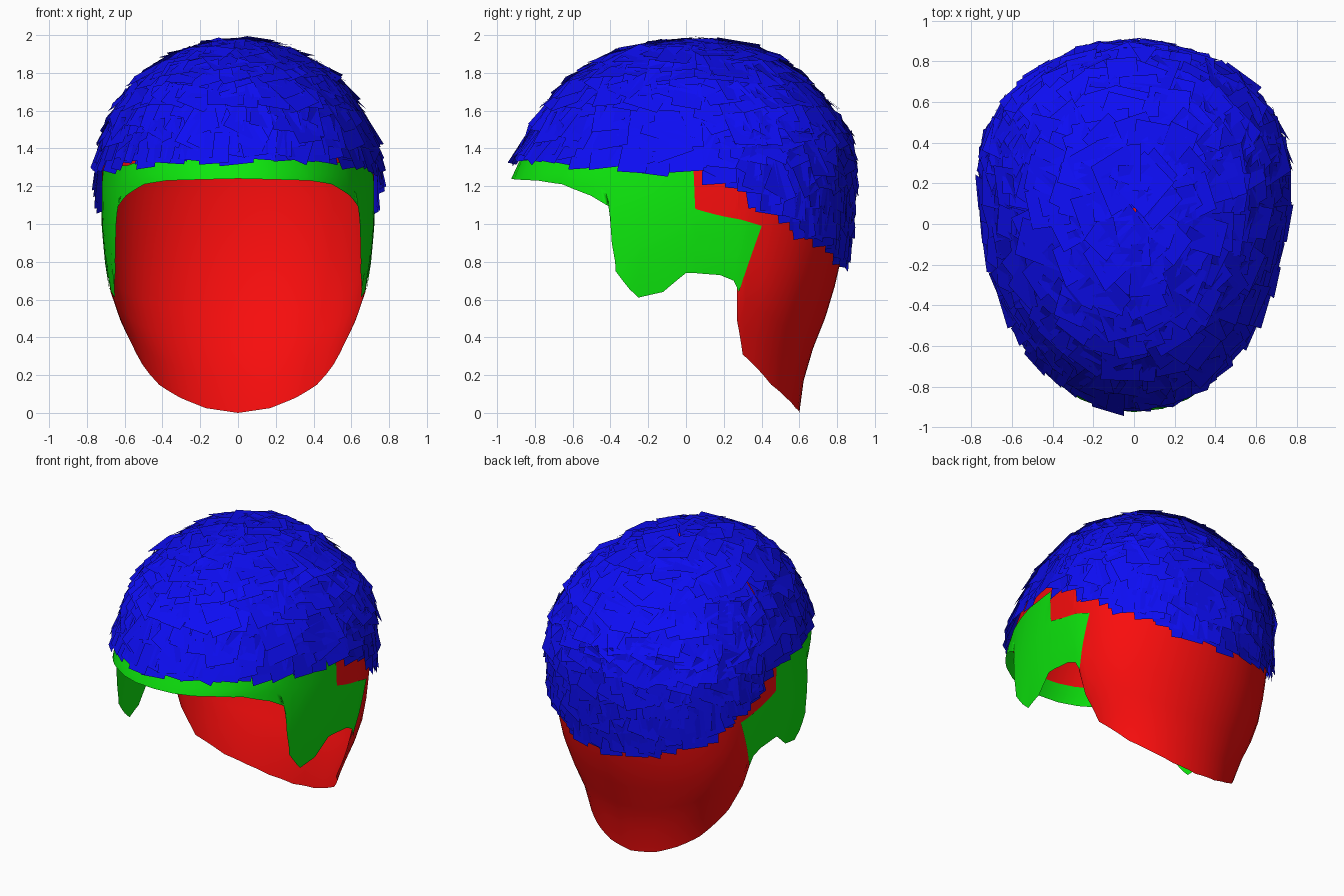
import bpy, bmesh, math, random
from mathutils import Vector

if "Cube" in bpy.data.objects:
    bpy.data.objects.remove(bpy.data.objects["Cube"])

random.seed(7)
TOP = 1.955

# Head cross-sections: z, half width, front y, back y, y of widest point, front roundness
RINGS = [(0, .47, -.8, .60, .25, 2.9), (.16, .50, -.85, .62, .25, 2.9), (.31, .54, -.9, .66, .25, 2.9),
         (.48, .62, -.93, .73, .25, 2.9), (.64, .675, -.93, .78, .25, 2.9), (.8, .70, -.93, .82, .25, 2.6),
         (1.0, .718, -.93, .85, .25, 2.4), (1.24, .722, -.92, .86, .25, 2.15), (1.37, .71, -.86, .85, .25, 2.1),
         (1.5, .67, -.79, .81, .22, 2.1), (1.65, .59, -.69, .71, .17, 2.1), (1.78, .47, -.55, .57, .12, 2.1),
         (1.87, .33, -.38, .43, .08, 2.1), (1.93, .16, -.18, .25, .05, 2.1), (TOP, 0, .05, .05, .05, 2.1)]


def lerp_table(table, v):
    v = min(max(v, table[0][0]), table[-1][0])
    for a, b in zip(table, table[1:]):
        if v <= b[0]:
            f = (v - a[0]) / (b[0] - a[0])
            return [p + (q - p) * f for p, q in zip(a, b)][1:]


def surf(t, z, grow=0.0):
    """Point on the head at angle t (0 = front) and height z."""
    w, yf, yb, yc, n = lerp_table(RINGS, z)
    w, yf, yb = w + grow, yf - grow, yb + grow
    c, s = math.cos(t), math.sin(t)
    e = 2 / n if c > 0 else 1
    x = math.copysign(abs(s) ** e, s) * w
    y = yc - (yc - yf) * c ** e if c > 0 else yc + (yb - yc) * -c
    return Vector((x, y, z))


def angle(y, z):
    """Angle of the right-hand point with the given y and z."""
    w, yf, yb, yc, n = lerp_table(RINGS, z)
    if y < yc:
        return math.acos(min(1, (yc - y) / (yc - yf)) ** (n / 2))
    return math.acos(-min(1, (y - yc) / (yb - yc)))


def edge(points, sub):
    """Turn side-view (y, z) points into subdivided (angle, z) points."""
    p = [(angle(y, z), z) for y, z in points]
    out = []
    for a, b in zip(p, p[1:]):
        out += [(a[0] + (b[0] - a[0]) * i / sub, a[1] + (b[1] - a[1]) * i / sub) for i in range(sub)]
    return out + [p[-1]]


def finish(name, bm, color, smooth):
    me = bpy.data.meshes.new(name)
    bm.to_mesh(me)
    bm.free()
    ob = bpy.data.objects.new(name, me)
    bpy.context.collection.objects.link(ob)
    mat = bpy.data.materials.new(name + "_color")
    mat.diffuse_color = color
    mat.use_nodes = True
    mat.node_tree.nodes["Principled BSDF"].inputs["Base Color"].default_value = mat.diffuse_color
    me.materials.append(mat)
    for p in me.polygons:
        p.use_smooth = smooth
    return ob


def shell(name, columns, color, grow):
    """Loft columns of (angle, z) over the head and mirror them."""
    bm = bmesh.new()
    full = [[(-t, z) for t, z in c] for c in columns[::-1]] + columns
    grid = [[bm.verts.new(surf(t, z, grow)) for t, z in c] for c in full]
    for a, b in zip(grid, grid[1:]):
        for i in range(len(a) - 1):
            bm.faces.new((a[i], b[i], b[i + 1], a[i + 1]))
    bmesh.ops.remove_doubles(bm, verts=bm.verts, dist=.0005)
    bmesh.ops.dissolve_degenerate(bm, edges=bm.edges, dist=.0005)
    return finish(name, bm, color, True)


# Red scalp with the nape flap
rim = edge([(-2, 1.34), (-.78, 1.34), (-.5, 1.29), (0, 1.29), (.03, 1.06), (.26, 1.0),
            (.27, .64), (.27, .49), (.3, .31), (.45, .15), (.53, .08), (.58, .025), (2, 0)], 3)
ROWS = 18
shell("scalp", [[(t, z + (TOP - z) * math.sin(i / ROWS * math.pi / 2)) for i in range(ROWS + 1)]
                for t, z in rim], (.95, .004, .004, 1), 0)

# Green hairline band with sideburns
low = edge([(-2, 1.24), (-.78, 1.23), (-.65, 1.21), (-.5, 1.15), (-.4, 1.09), (-.39, .9),
            (-.37, .75), (-.25, .61), (-.12, .64), (0, .74), (.05, .74), (.18, .73), (.28, .64)], 3)
high = edge([(-2, 1.36), (-.78, 1.36), (-.65, 1.34), (-.5, 1.32), (-.45, 1.31), (-.38, 1.31),
             (-.32, 1.31), (-.22, 1.31), (-.1, 1.3), (.04, 1.3), (.05, 1.08), (.2, 1.04), (.4, .99)], 3)
shell("hairline_band", [[(a[0] + (b[0] - a[0]) * i / 5, a[1] + (b[1] - a[1]) * i / 5)
                         for i in range(6)] for a, b in zip(low, high)], (.004, .8, .004, 1), .005)

# Blue hair made of overlapping flat cards
HAIR_EDGE = [(-1, 1.295), (-.6, 1.29), (-.3, 1.275), (0, 1.26), (.25, 1.2), (.4, 1.09),
             (.5, 1.03), (.6, .92), (.72, .88), (.82, .78)]
hair = bmesh.new()


def card(t, z, yaw, width, length):
    p = surf(t, z)
    down = (surf(t, z - .01) - surf(t, z + .01)).normalized()
    side = (surf(t + .02, z) - surf(t - .02, z)).normalized()
    n = down.cross(side).normalized()
    if n.dot(p - Vector((0, 0, 1))) < 0:
        n.negate()
    d = down * math.cos(yaw) + side * math.sin(yaw)
    s = side * math.cos(yaw) - down * math.sin(yaw)
    roll = random.uniform(-.01, .01)
    lift = random.uniform(.004, .018)
    c = p + n * random.uniform(.022, .034)
    vs = [hair.verts.new(c + s * width / 2 * i + d * length / 2 * j + n * (roll * i + lift * j * .7))
          for i, j in ((-1, -1), (1, -1), (1, 1), (-1, 1))]
    f = hair.faces.new(vs)
    f.normal_update()
    if f.normal.dot(n) < 0:
        f.normal_flip()


def limit(t, z):
    return lerp_table(HAIR_EDGE, surf(t, z).y)[0]


for k in range(20):
    z0 = .85 + 1.095 * math.sin(math.radians(2 + 81 * k / 19))
    around = max(6, int(2 * math.pi * lerp_table(RINGS, z0)[0] * 1.1 / .115))
    for i in range(around):
        t = (i + random.uniform(-.3, .3) + k * .5) / around * 2 * math.pi
        z = min(z0 + random.uniform(-.015, .015), 1.942)
        if z - .14 > limit(t, z):
            card(t, z, random.uniform(-.5, .5), random.uniform(.15, .21), random.uniform(.2, .27))

# Neat lowest rows along the hairline
for rise in (.11, .15):
    for i in range(46):
        t = (i + random.uniform(-.25, .25)) / 46 * 2 * math.pi
        z = limit(t, 1.2) + rise + random.uniform(-.012, .02)
        card(t, z, random.uniform(-.16, .16), random.uniform(.14, .19), random.uniform(.2, .25))

# Crown cards
for i in range(10):
    card(i * .63, 1.938, random.uniform(-.5, .5), .15, .2)
finish("hair_cards", hair, (.004, .004, .9, 1), False)
